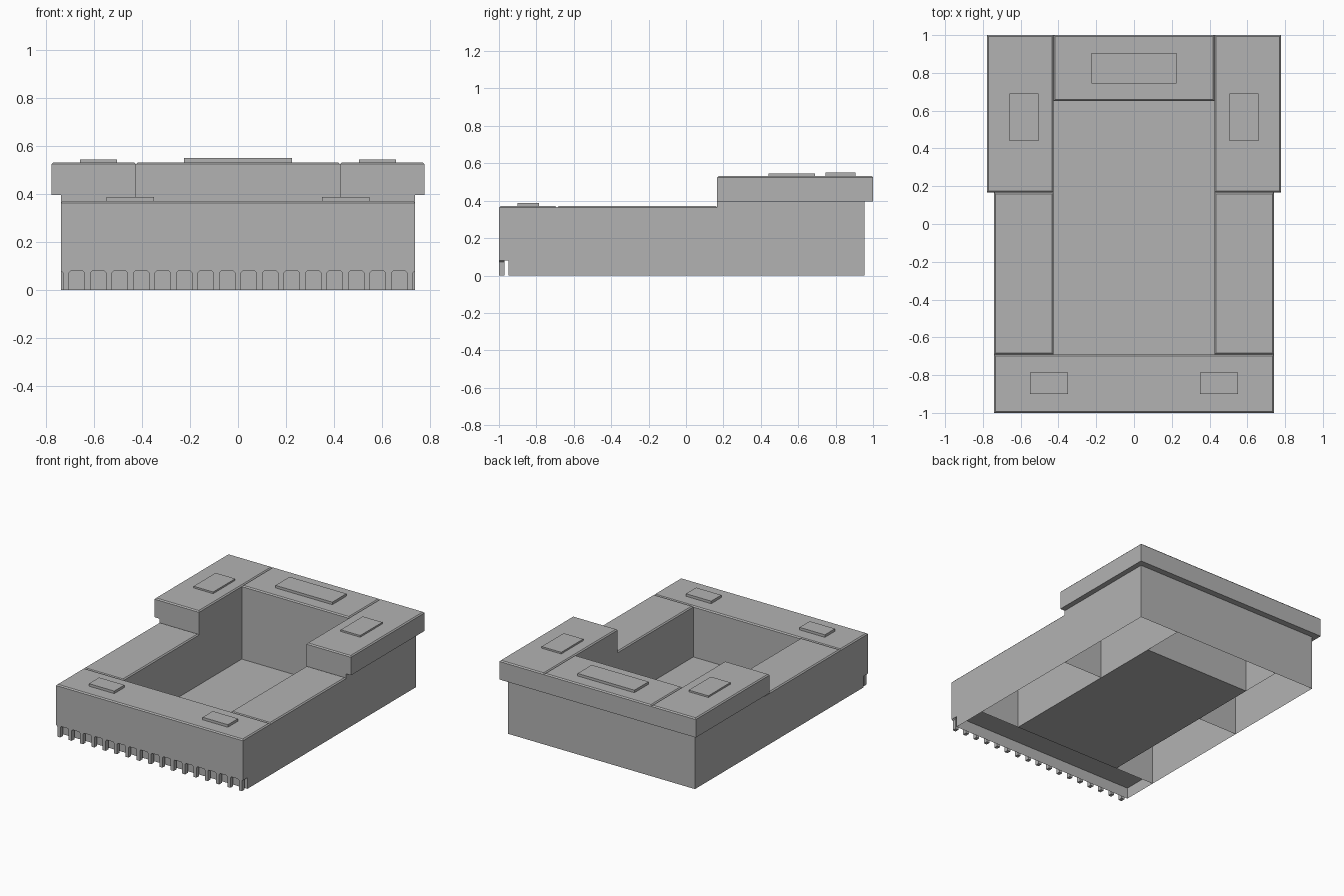
import bpy
import bmesh

cube = bpy.data.objects.get("Cube")
if cube:
    bpy.data.objects.remove(cube, do_unlink=True)

grey = bpy.data.materials.new("plain_grey")
grey.use_nodes = True
colour = (0.45, 0.45, 0.45, 1)
grey.diffuse_color = colour
grey.node_tree.nodes["Principled BSDF"].inputs["Base Color"].default_value = colour


def finish(name, bm):
    mesh = bpy.data.meshes.new(name)
    bm.to_mesh(mesh)
    bm.free()
    mesh.materials.append(grey)
    obj = bpy.data.objects.new(name, mesh)
    bpy.context.collection.objects.link(obj)
    return obj


def box(name, xs, ys, zs, chamfer=0, open_top=False, open_bottom=False):
    """Box between limits, optionally open-ended or chamfered round the top."""
    bm = bmesh.new()
    bmesh.ops.create_cube(bm, size=1)
    for v in bm.verts:
        v.co = [lim[int(c > 0)] for lim, c in zip((xs, ys, zs), v.co)]
    bm.normal_update()
    removed = [f for f in bm.faces
               if (open_top and f.normal.z > 0.5) or (open_bottom and f.normal.z < -0.5)]
    bmesh.ops.delete(bm, geom=removed, context='FACES')
    if chamfer:
        rim = [e for e in bm.edges if all(v.co.z > zs[1] - 0.001 for v in e.verts)]
        bmesh.ops.bevel(bm, geom=rim, offset=chamfer, segments=1, affect='EDGES')
    return finish(name, bm)


def pair(name, xs, *args, **kwargs):
    """The same box on both sides."""
    box("left_" + name, xs, *args, **kwargs)
    box("right_" + name, (-xs[1], -xs[0]), *args, **kwargs)


OUT, INN, LIP = 0.74, 0.425, 0.778      # half widths: body, well, rim
FRONT, MID, WELL, BACK = -0.69, 0.167, 0.65, 0.955
LOW, LEDGE, HIGH = 0.371, 0.396, 0.533  # heights
SKIRT = 0.08
EDGE = 0.008

# Floor of the central well
box("well_floor", (-INN, INN), (FRONT, WELL), (0, 0.006))

# Front block, with a recessed skirt below it
box("front_block", (-OUT, OUT), (-1, FRONT), (SKIRT, LOW), EDGE)
box("front_skirt", (-OUT, OUT), (-0.95, FRONT), (0, SKIRT),
    open_top=True, open_bottom=True)

# Hollow side and rear walls
pair("side_wall", (INN, OUT), (FRONT, MID), (0, LOW), EDGE, open_bottom=True)
pair("rear_corner_wall", (INN, OUT), (MID, BACK), (0, LEDGE),
     open_top=True, open_bottom=True)
box("rear_wall", (-INN, INN), (WELL, BACK), (0, LEDGE),
    open_top=True, open_bottom=True)

# Raised overhanging rim at the rear
pair("rear_corner_rim", (INN, LIP), (MID, 1), (LEDGE, HIGH), EDGE)
box("rear_rim", (-INN, INN), (WELL, 1), (LEDGE, HIGH), EDGE)

# Pads on the top surfaces
pair("front_pad", (0.35, 0.55), (-0.9, -0.785), (LOW, 0.389))
pair("corner_pad", (0.505, 0.66), (0.44, 0.69), (HIGH, 0.545))
box("rear_pad", (-0.225, 0.225), (0.745, 0.905), (HIGH, 0.551))

# Row of narrow teeth under the front edge, flared where they meet it
half, flare = 0.012, 0.008
profile = [(-half, 0), (half, 0), (half, SKIRT - flare), (half + flare, SKIRT),
           (-half - flare, SKIRT), (-half, SKIRT - flare)]
bm = bmesh.new()
count = 17
for i in range(count):
    centre = (i - (count - 1) / 2) * 0.0898
    face = bm.faces.new([bm.verts.new((max(-OUT, min(OUT, centre + x)), -1, z))
                         for x, z in profile])
    ext = bmesh.ops.extrude_face_region(bm, geom=[face], use_keep_orig=True)
    for v in ext["geom"]:
        if isinstance(v, bmesh.types.BMVert):
            v.co.y = -0.97
bmesh.ops.recalc_face_normals(bm, faces=bm.faces[:])
finish("front_teeth", bm)
